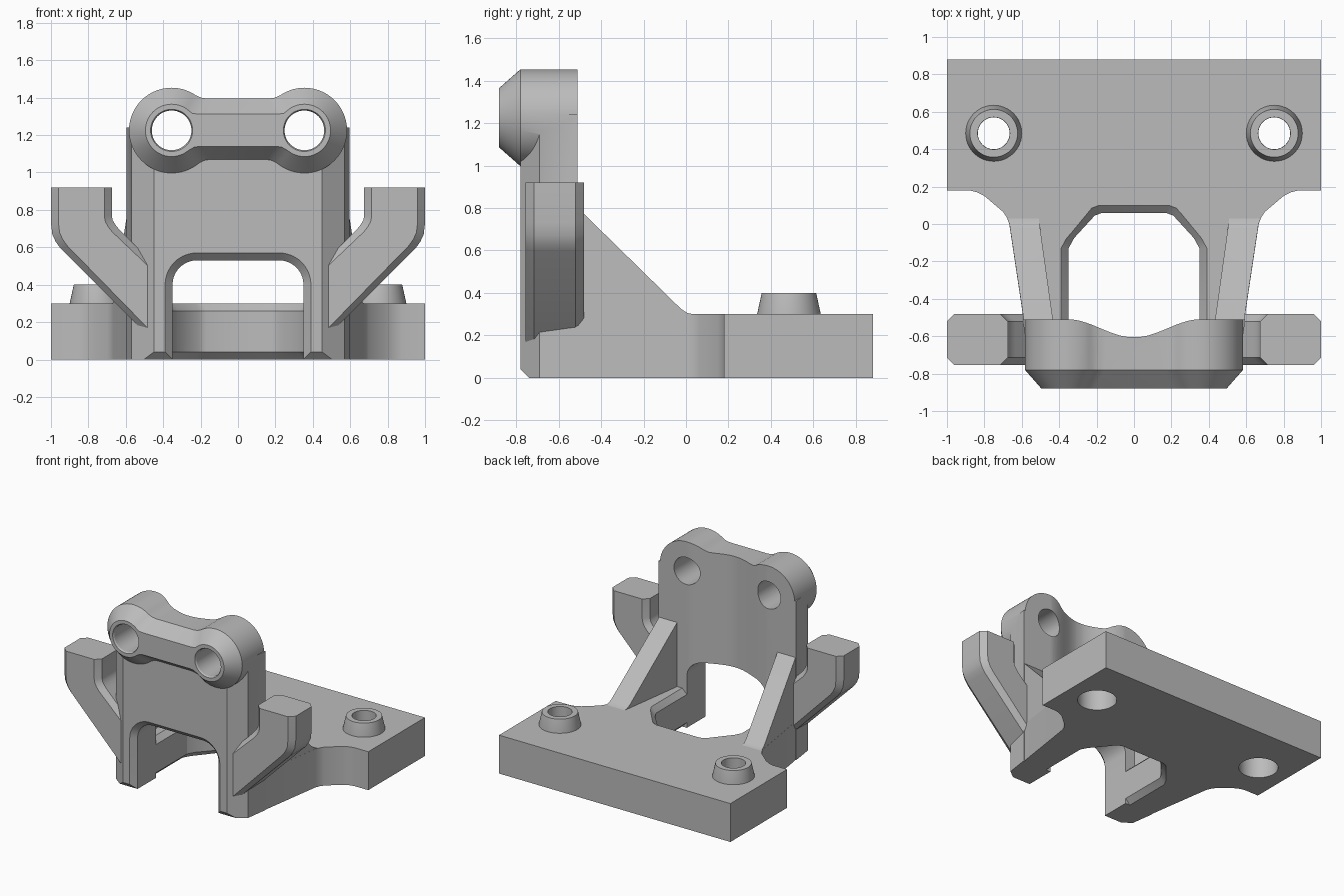
import bpy, bmesh
from math import sin, cos, radians, pi

cube = bpy.data.objects.get("Cube")
if cube:
    bpy.data.objects.remove(cube, do_unlink=True)

grey = bpy.data.materials.new("plain grey")
grey.use_nodes = True
colour = (0.5, 0.5, 0.5, 1)
grey.diffuse_color = colour
grey.node_tree.nodes["Principled BSDF"].inputs["Base Color"].default_value = colour


def loft(name, rings, loop=False, mirror=False):
    """Skin equal-length rings of points; cap the ends unless looped."""
    bm = bmesh.new()
    rows = [[bm.verts.new(p) for p in ring] for ring in rings]
    n = len(rows[0])
    pairs = list(zip(rows, rows[1:]))
    if loop:
        pairs.append((rows[-1], rows[0]))
    else:
        bm.faces.new(rows[0])
        bm.faces.new(rows[-1])
    for a, b in pairs:
        for i in range(n):
            j = (i + 1) % n
            bm.faces.new((a[i], a[j], b[j], b[i]))
    bmesh.ops.recalc_face_normals(bm, faces=bm.faces)
    mesh = bpy.data.meshes.new(name)
    bm.to_mesh(mesh)
    bm.free()
    mesh.materials.append(grey)
    ob = bpy.data.objects.new(name, mesh)
    bpy.context.collection.objects.link(ob)
    if mirror:
        ob.modifiers.new("mirror", 'MIRROR')
    return ob


def prism(name, plan, z0, z1):
    return loft(name, [[(x, y, z) for x, y in plan] for z in (z0, z1)])


def both_sides(half):
    """Complete a right-hand half outline with its mirror image."""
    return half + [(-x, y) for x, y in reversed(half)]


def combine(target, tool, operation='DIFFERENCE'):
    mod = target.modifiers.new("combine", 'BOOLEAN')
    mod.operation, mod.solver, mod.object = operation, 'EXACT', tool
    bpy.context.view_layer.objects.active = target
    bpy.ops.object.modifier_apply(modifier=mod.name)
    bpy.data.objects.remove(tool, do_unlink=True)


def circle(cx, cy, r, z, n=48):
    return [(cx + r * cos(2 * pi * i / n), cy + r * sin(2 * pi * i / n), z) for i in range(n)]


# Base plate with tapering arms
base = prism("base_plate", both_sides([
    (1, 0.88), (1, 0.18), (0.88, 0.18), (0.84, 0.17), (0.80, 0.15), (0.70, 0.065),
    (0.68, 0.035), (0.667, 0), (0.592, -0.5), (0.58, -0.54)]), 0, 0.30)


# Floor opening, chamfered above and below
def floor_outline(d, z):
    w, back = 0.35 + d, 0.06 + d
    half = [(w, -0.9), (w, -0.13), (w - 0.03, -0.075),
            (0.21 + d * 0.4, back - 0.015), (0.17 + d * 0.4, back)]
    return [(x, y, z) for x, y in both_sides(half)]


combine(base, loft("floor_cutter", [floor_outline(d, z) for d, z in
                                    ((0.05, -0.01), (0, 0.04), (0, 0.26), (0.05, 0.31))]))

# Stepped screw holes through the base
PEG = (0.75, 0.485)
for s in (1, -1):
    combine(base, loft("screw_cutter", [circle(s * PEG[0], PEG[1], r, z) for r, z in
                                        ((0.14, -0.1), (0.14, 0.19), (0.085, 0.24), (0.085, 0.4))]))

# Hollow tapered pegs around the holes
pegs = loft("pegs", [circle(*PEG, r, z) for r, z in
                     ((0.15, 0.28), (0.15, 0.30), (0.128, 0.40), (0.086, 0.40), (0.086, 0.28))],
            loop=True, mirror=True)

# Upright wall with angled front corners
wall = prism("front_wall", both_sides([
    (0.595, -0.51), (0.57, -0.69), (0.45, -0.78)]), 0, 1.24)

BOLT_X, BOLT_Z = 0.355, 1.225


# Twin boss head with a tapered nose
def head_ring(r, top, bottom, y):
    arc = [radians(a) for a in range(125, -131, -5)]
    pts = [(BOLT_X + r * cos(a), BOLT_Z + r * sin(a)) for a in arc]
    first, last = pts[0], pts[-1]
    half = ([(first[0] - 0.065, top), (first[0] - 0.03, top + 0.004)] + pts +
            [(last[0] - 0.03, bottom - 0.005), (last[0] - 0.06, bottom)])
    return [(x, y, z) for x, z in both_sides(half)]


head = loft("boss_head", [head_ring(0.14, 1.312, 1.14, -0.88),
                          head_ring(0.228, 1.395, 1.07, -0.78),
                          head_ring(0.228, 1.395, 1.07, -0.51)])
combine(wall, head, 'UNION')

# Curved hollow down the back of the wall
dip = [(0.37, -0.45)] + [(0.36 - 0.02 * i, -0.5575 + 0.0485 * cos(pi * (0.36 - 0.02 * i) / 0.36 + pi))
                         for i in range(18)]
combine(wall, prism("hollow_cutter", both_sides(dip), -0.1, 1.6))


# Arched doorway with a chamfered front edge
def arch(d, y):
    w, top, r = 0.35 + d, 0.53 + d, 0.13 + d
    half = [(w, -0.1)] + [(w - r + r * cos(radians(a)), top - r + r * sin(radians(a)))
                          for a in range(0, 91, 9)]
    return [(x, y, z) for x, z in both_sides(half)]


combine(wall, loft("arch_cutter", [arch(0.05, -0.79), arch(0, -0.74), arch(0, -0.4)]))

# Bolt holes through the bosses
for s in (1, -1):
    rings = [[(x, y, z) for x, z, _ in circle(s * BOLT_X, BOLT_Z, r, 0)]
             for r, y in ((0.118, -0.89), (0.106, -0.868), (0.106, -0.4))]
    combine(wall, loft("bolt_cutter", rings))

# Chamfer along the lower front edge
combine(wall, loft("toe_cutter", [[(x, -0.83, -0.05), (x, -0.69, -0.05), (x, -0.83, 0.09)]
                                  for x in (-0.8, 0.8)]))

# Sloping gussets from the arms to the wall
gussets = loft("gussets", [
    [(0.505 + 0.14 * y, y, 0.2), (0.666 + 0.15 * y, y, 0.2),
     (0.666 + 0.15 * y, y, z), (0.505 + 0.14 * y, y, z)]
    for y, z in ((0.03, 0.3), (0.005, 0.306), (-0.025, 0.326), (-0.55, 0.84))], mirror=True)


# Side hooks: a chamfered bar swept through a bend
def hook_section(inner, outer):
    dx, dz = outer[0] - inner[0], outer[1] - inner[1]
    t = 0.04 / (dx * dx + dz * dz) ** 0.5
    front, back, c = -0.755, -0.48, 0.04
    section = ((t, front), (1 - t, front), (1, front + c), (1, back - c),
               (1 - t, back), (t, back), (0, back - c), (0, front + c))
    return [(inner[0] + dx * k, y, inner[1] + dz * k) for k, y in section]


hooks = loft("side_hooks", [hook_section(i, o) for i, o in (
    ((0.675, 0.92), (1.0, 0.92)), ((0.675, 0.77), (1.0, 0.73)),
    ((0.67, 0.745), (0.993, 0.67)), ((0.655, 0.72), (0.975, 0.63)),
    ((0.635, 0.695), (0.95, 0.595)), ((0.46, 0.52), (0.46, 0.105)))], mirror=True)

# Smooth the curves, keep the corners crisp
for ob in (base, pegs, wall, gussets, hooks):
    bpy.ops.object.select_all(action='DESELECT')
    ob.select_set(True)
    bpy.context.view_layer.objects.active = ob
    bpy.ops.object.shade_smooth_by_angle(angle=radians(28))
